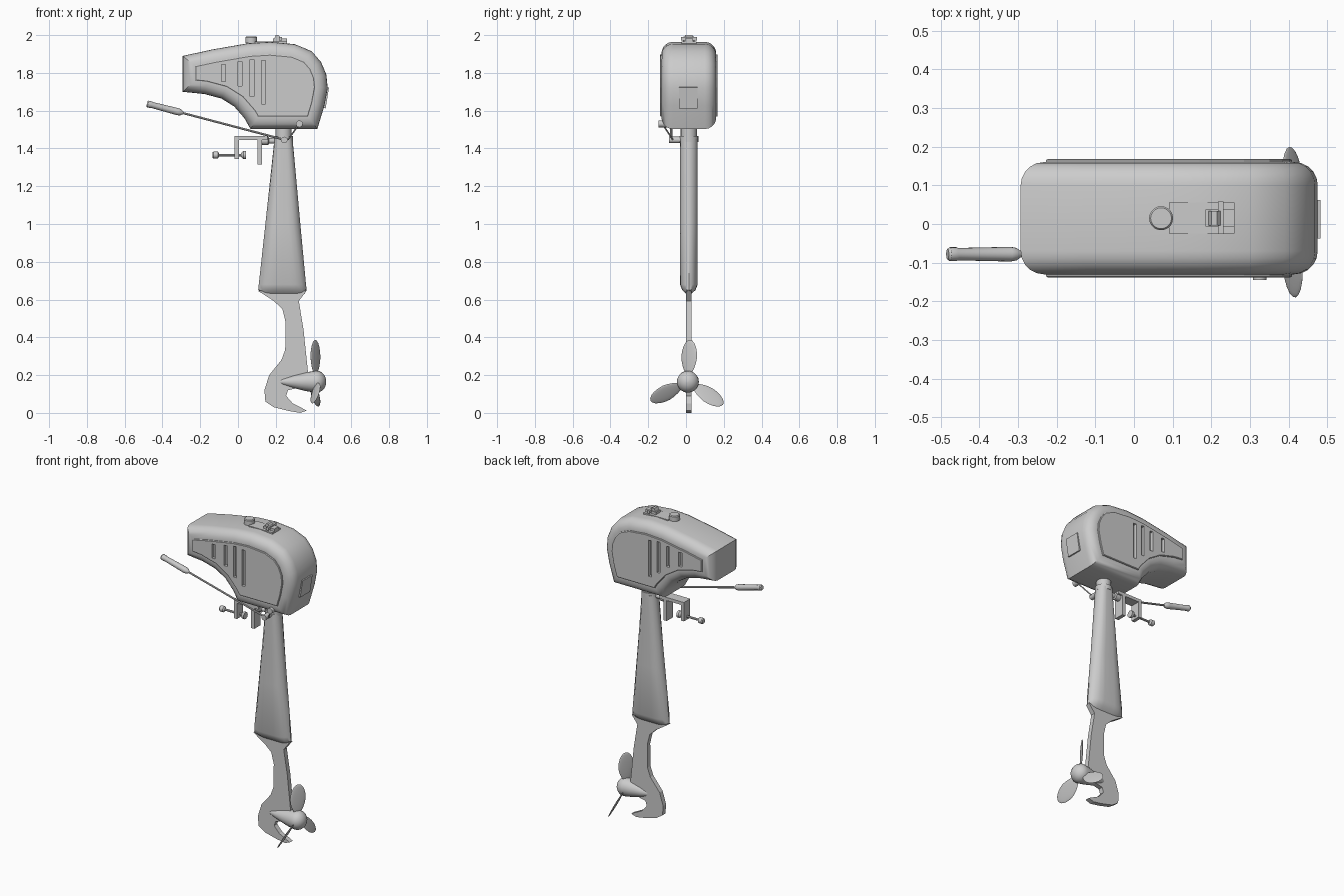
import bpy, bmesh
from math import sin, cos, pi, radians
from mathutils import Vector, Matrix

if "Cube" in bpy.data.objects:
    bpy.data.objects.remove(bpy.data.objects["Cube"])

YC = 0.015  # centre plane of the motor


def finish(name, bm, smooth=True):
    bmesh.ops.recalc_face_normals(bm, faces=bm.faces)
    me = bpy.data.meshes.new(name)
    bm.to_mesh(me)
    bm.free()
    ob = bpy.data.objects.new(name, me)
    bpy.context.collection.objects.link(ob)
    if smooth:
        bpy.ops.object.select_all(action='DESELECT')
        ob.select_set(True)
        bpy.context.view_layer.objects.active = ob
        bpy.ops.object.shade_smooth_by_angle(angle=radians(32))
    return ob


def loft(name, rings, smooth=True):
    """Skin a list of equal point rings and cap both ends."""
    bm = bmesh.new()
    vs = [[bm.verts.new(p) for p in r] for r in rings]
    n = len(vs[0])
    for a, b in zip(vs, vs[1:]):
        for i in range(n):
            bm.faces.new((a[i], a[(i + 1) % n], b[(i + 1) % n], b[i]))
    bm.faces.new(vs[0])
    bm.faces.new(vs[-1])
    return finish(name, bm, smooth)


def rod(name, a, b, stations, n=16):
    """Turned part from a to b; stations are (fraction, radius)."""
    a, b = Vector(a), Vector(b)
    q = (b - a).to_track_quat('Z', 'Y')
    return loft(name, [[a.lerp(b, t) + q @ Vector((r * cos(2 * pi * i / n), r * sin(2 * pi * i / n), 0))
                        for i in range(n)] for t, r in stations])


def cyl(name, a, b, r, n=16):
    return rod(name, a, b, [(0, r), (1, r)], n)


def add_box(bm, x, y, z, rot=0):
    c = Vector(((x[0] + x[1]) / 2, (y[0] + y[1]) / 2, (z[0] + z[1]) / 2))
    m = Matrix.Translation(c) @ Matrix.Rotation(rot, 4, 'Y') @ Matrix.Diagonal(
        (x[1] - x[0], y[1] - y[0], z[1] - z[0], 1))
    bmesh.ops.create_cube(bm, size=1, matrix=m)


def box(name, x, y, z, rot=0):
    bm = bmesh.new()
    add_box(bm, x, y, z, rot)
    return finish(name, bm, False)


def inset(pts, d):
    """Offset a clockwise (x, z) outline inward with mitred corners."""
    out = []
    for i, p in enumerate(pts):
        p = Vector(p)
        e1 = (p - Vector(pts[i - 1])).normalized()
        e2 = (Vector(pts[(i + 1) % len(pts)]) - p).normalized()
        n1, n2 = Vector((e1.y, -e1.x)), Vector((e2.y, -e2.x))
        out.append(p + (n1 + n2) * d / (1 + n1.dot(n2)))
    return out


def ring(pts, y):
    return [(p[0], y, p[1]) for p in pts]


# Cowling: side outline with rounded shoulders
COWL = [(-0.293, 1.70), (-0.293, 1.89), (-0.13, 1.925), (0.055, 1.957), (0.17, 1.964), (0.30, 1.952),
        (0.39, 1.915), (0.44, 1.857), (0.468, 1.79), (0.475, 1.72), (0.457, 1.625), (0.42, 1.503),
        (0.066, 1.503), (0.034, 1.56), (-0.02, 1.622), (-0.087, 1.664), (-0.177, 1.688)]
R, H = 0.06, 0.145
half = [(R * (1 - cos(t)), H - R + R * sin(t)) for t in [k * pi / 10 for k in range(6)]]
sections = [(d, -y) for d, y in reversed(half)] + half
cowl = loft("cowling", [ring(inset(COWL, d), YC + y) for d, y in sections])

# Raised side panels
panels = []
for side, s in (("front", -1), ("back", 1)):
    panels.append(loft(side + "_side_panel",
                       [ring(inset(COWL, d), YC + s * y) for d, y in
                        ((0.066, 0.14), (0.066, 0.15), (0.07, 0.153))], False))

# Vent slots cut into both sides
bm = bmesh.new()
for x, z0, z1 in ((-0.077, 1.755, 1.845), (0.01, 1.73, 1.86), (0.075, 1.675, 1.872), (0.135, 1.635, 1.865)):
    for s in (-1, 1):
        add_box(bm, (x - 0.011, x + 0.011), sorted((YC + s * 0.132, YC + s * 0.18)), (z0, z1))
cutter = finish("vent_cutter", bm, False)
cutter.hide_render = True
cutter.display_type = 'WIRE'
for ob in [cowl] + panels:
    m = ob.modifiers.new("vents", 'BOOLEAN')
    m.operation, m.solver, m.object = 'DIFFERENCE', 'EXACT', cutter

# Details on the cowling
box("rear_plate", (0.455, 0.473), (-0.038, 0.062), (1.613, 1.725), radians(9))
rod("fuel_cap", (0.07, YC, 1.94), (0.07, YC, 1.993), [(0, 0.024), (0.35, 0.024), (0.36, 0.031), (0.9, 0.031), (1, 0.027)], 20)
box("top_strip", (0.09, 0.26), (-0.025, 0.055), (1.95, 1.966))
box("latch_base", (0.185, 0.26), (-0.006, 0.038), (1.95, 1.982))
loft("latch_wedge", [ring([(0.19, 1.975), (0.2, 2.0), (0.215, 2.0), (0.235, 1.975)], y) for y in (-0.004, 0.034)], False)
box("latch_bar", (0.217, 0.232), (-0.026, 0.058), (1.972, 1.99))
cyl("side_dial", (0.325, -0.145, 1.53), (0.325, -0.10, 1.53), 0.018)
cyl("dial_cable", (0.325, -0.125, 1.53), (0.265, -0.07, 1.447), 0.004, 8)

# Neck, collar and tapering leg
cyl("neck", (0.241, YC, 1.40), (0.241, YC, 1.52), 0.043, 20)
cyl("neck_collar", (0.241, YC, 1.435), (0.241, YC, 1.465), 0.05, 20)
leg = []
for z, x0, x1, w in ((1.45, 0.193, 0.289, 0.046), (1.0, 0.145, 0.33, 0.047), (0.68, 0.11, 0.36, 0.047),
                     (0.65, 0.107, 0.364, 0.035), (0.63, 0.13, 0.352, 0.014)):
    r = []
    for i in range(20):
        a = 2 * pi * i / 20
        sy = max(-0.85, min(0.85, sin(a))) / 0.85
        r.append(((x0 + x1) / 2 + (x1 - x0) / 2 * cos(a), YC + w * sy, z))
    leg.append(r)
loft("leg", leg)

# Flat lower fin with skeg hook
FIN = [(0.108, 0.645), (0.19, 0.592), (0.235, 0.55), (0.252, 0.48), (0.25, 0.335), (0.23, 0.28), (0.165, 0.20),
       (0.14, 0.12), (0.145, 0.06), (0.19, 0.03), (0.27, 0.01), (0.33, 0.0), (0.365, 0.012), (0.29, 0.05),
       (0.255, 0.09), (0.265, 0.12), (0.35, 0.14), (0.37, 0.22), (0.347, 0.44), (0.322, 0.592), (0.362, 0.645)]
loft("lower_fin", [ring(FIN, y) for y in (0.0, 0.03)], False)

# Propeller hub and three pitched blades
C = Vector((0.41, 0.01, 0.165))
hub = [(0, 0.003), (0.12, 0.016), (0.35, 0.034), (0.6, 0.05), (0.78, 0.058)]
hub += [(0.78 + 0.22 * sin(t), 0.002 + 0.058 * cos(t)) for t in [k * pi / 10 for k in range(1, 6)]]
rod("propeller_hub", (0.205, C.y, C.z), (0.467, C.y, C.z), hub, 20)
for k in range(3):
    bm = bmesh.new()
    bmesh.ops.create_uvsphere(bm, u_segments=20, v_segments=10, radius=1)
    bmesh.ops.transform(bm, verts=bm.verts, matrix=Matrix.Diagonal((0.006, 0.049, 0.093, 1)))
    for v in bm.verts:  # narrower at the root
        v.co.y *= 1 + 2.0 * v.co.z if v.co.z < 0 else 1
    place = (Matrix.Translation(C) @ Matrix.Rotation(radians(-3 + 120 * k), 4, 'X')
             @ Matrix.Translation((0, 0, 0.129)) @ Matrix.Rotation(radians(-32), 4, 'Z'))
    bmesh.ops.transform(bm, verts=bm.verts, matrix=place)
    finish("propeller_blade_%d" % (k + 1), bm)

# Tiller arm with grip and pivot
cyl("tiller_rod", (-0.32, -0.078, 1.595), (0.25, -0.078, 1.445), 0.006, 10)
rod("tiller_grip", (-0.482, -0.078, 1.637), (-0.29, -0.078, 1.587),
    [(0, 0.014), (0.03, 0.018), (0.12, 0.018), (0.14, 0.016), (0.85, 0.019), (0.93, 0.016), (1, 0.006)])
cyl("tiller_pivot", (0.245, -0.09, 1.445), (0.245, 0.0, 1.445), 0.017)

# Transom clamp bracket with screw
CLAMP = [(-0.018, 1.345), (-0.018, 1.465), (0.155, 1.465), (0.155, 1.445), (0.127, 1.445), (0.127, 1.315),
         (0.103, 1.315), (0.103, 1.445), (0.004, 1.445), (0.004, 1.345)]
loft("clamp_bracket", [ring(CLAMP, y) for y in (-0.017, 0.047)], False)
rod("clamp_joint", (0.12, YC, 1.44), (0.22, YC, 1.44), [(0, 0.022), (0.4, 0.022), (0.45, 0.014), (1, 0.014)])
cyl("clamp_screw", (-0.12, YC, 1.365), (0.035, YC, 1.365), 0.007, 10)
rod("clamp_pad", (0.015, YC, 1.365), (0.043, YC, 1.365), [(0, 0.009), (0.5, 0.022), (1, 0.022)])
rod("clamp_knob", (-0.135, YC, 1.365), (-0.1, YC, 1.365), [(0, 0.014), (0.15, 0.018), (0.8, 0.018), (1, 0.009)])
